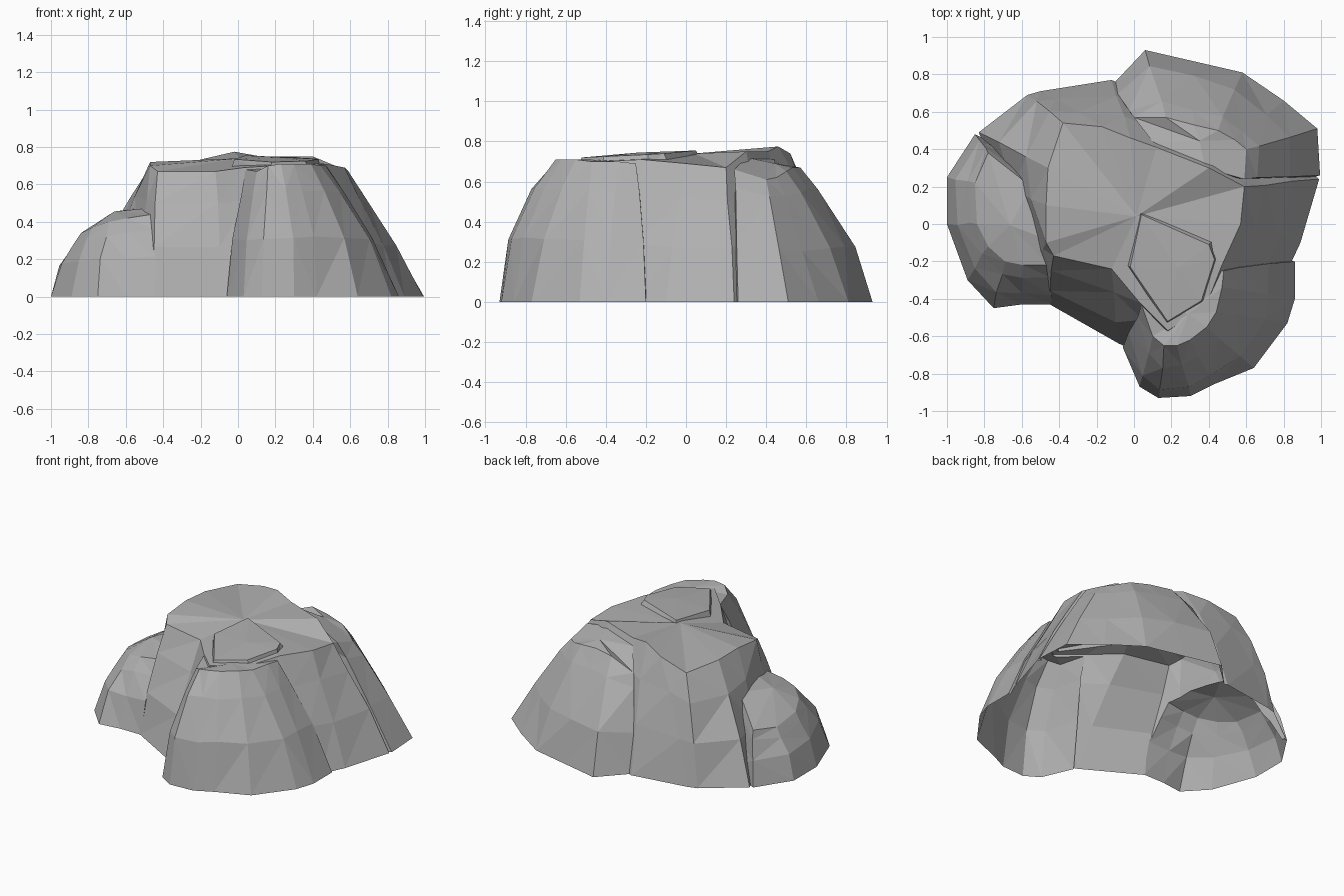
import bpy
import bmesh
import random
from mathutils import Vector

old = bpy.data.objects.get("Cube")
if old:
    bpy.data.objects.remove(old, do_unlink=True)

random.seed(4)

# One plain stone colour
stone = bpy.data.materials.new("grey_stone")
stone.use_nodes = True
stone_colour = (0.43, 0.43, 0.43, 1)
stone.diffuse_color = stone_colour
shader = stone.node_tree.nodes["Principled BSDF"]
shader.inputs["Base Color"].default_value = stone_colour
shader.inputs["Roughness"].default_value = 0.9


def make_rock(name, ribs, levels, crown, root, base_z=0.0, jitter=0.008):
    """Closed faceted rock; a rib is (base x, base y, rim x, rim y, rim z, bulge)."""
    bm = bmesh.new()
    # Buried root ring, trimmed off later
    rings = [[bm.verts.new((rib[0], rib[1], base_z - root)) for rib in ribs]]
    for level in levels:
        ring = []
        for bx, by, tx, ty, tz, bulge in ribs:
            inward = level ** bulge
            point = Vector((bx + (tx - bx) * inward,
                            by + (ty - by) * inward,
                            base_z + (tz - base_z) * level))
            if 0 < level < 1:
                point += Vector([random.uniform(-jitter, jitter) for axis in range(3)])
            ring.append(bm.verts.new(point))
        rings.append(ring)

    # Walls between neighbouring rings, and the buried floor
    count = len(ribs)
    for lower, upper in zip(rings, rings[1:]):
        for i in range(count):
            j = (i + 1) % count
            bm.faces.new((lower[i], lower[j], upper[j], upper[i]))
    bm.faces.new(rings[0][::-1])

    # Crown: a shrunken ring closed by a fan
    rim = rings[-1]
    centre = sum((v.co for v in rim), Vector()) / count
    centre.z = crown
    inner = [bm.verts.new(v.co.lerp(centre, 0.5)) for v in rim]
    peak = bm.verts.new(centre)
    for i in range(count):
        j = (i + 1) % count
        bm.faces.new((rim[i], rim[j], inner[j], inner[i]))
        bm.faces.new((inner[i], inner[j], peak))

    bmesh.ops.triangulate(bm, faces=bm.faces[:])
    bmesh.ops.recalc_face_normals(bm, faces=bm.faces[:])
    mesh = bpy.data.meshes.new(name)
    bm.to_mesh(mesh)
    bm.free()
    mesh.materials.append(stone)
    rock = bpy.data.objects.new(name, mesh)
    bpy.context.collection.objects.link(rock)
    return rock


# Central mass with the broad plateau
main_rock = make_rock("rock_formation", [
    (-.45, -.43, -.43, -.17, .67, 1.3),
    (-.08, -.64, -.12, -.24, .67, 1.3),
    (.06, -.7, .03, -.42, .69, 1.3),
    (.32, -.72, .18, -.57, .70, 1.3),
    (.66, -.54, .38, -.45, .70, 1.2),
    (.82, -.25, .47, -.22, .71, 1.2),
    (.89, -.1, .57, 0, .69, 1.1),
    (.99, .24, .59, .2, .67, 1.1),
    (.75, .42, .4, .3, .75, 1.3),
    (.3, .6, .12, .41, .75, 1.3),
    (-.12, .77, -.02, .46, .775, 1.5),
    (-.5, .71, -.17, .52, .74, 1.6),
    (-.57, .69, -.38, .54, .69, 1.6),
    (-.83, .49, -.46, .3, .71, 1.4),
    (-.73, .23, -.47, .1, .72, 1.3),
    (-.55, -.2, -.47, -.1, .70, 1.3),
], (0, .4, .75, 1), .74, .1)

# Sloping buttress behind the plateau
back_rock = make_rock("back_rock", [
    (-.11, .75, 0, .57, .60, 1.5),
    (.06, .93, .17, .57, .67, 1.7),
    (.32, .87, .32, .53, .67, 1.7),
    (.58, .81, .45, .5, .65, 1.5),
    (.8, .66, .54, .45, .62, 1.2),
    (.98, .51, .6, .4, .61, 1.1),
    (.995, .26, .59, .24, .66, 1.1),
    (.6, .15, .38, .3, .72, 1.1),
    (.1, .4, .1, .44, .71, 1.1),
], (0, .42, .85, 1), .69, .13)

# Rounded buttress at the front
front_rock = make_rock("front_rock", [
    (-.06, -.66, .04, -.43, .68, 1.4),
    (.03, -.87, .1, -.6, .67, 2),
    (.13, -.93, .16, -.65, .70, 2.4),
    (.3, -.92, .23, -.65, .71, 2.3),
    (.42, -.86, .3, -.62, .71, 2.1),
    (.64, -.77, .39, -.55, .71, 1.7),
    (.82, -.53, .44, -.47, .70, 1.4),
    (.86, -.4, .47, -.34, .70, 1.3),
    (.86, -.2, .48, -.25, .69, 1.2),
    (.4, -.15, .3, -.25, .69, 1),
], (0, .45, .8, 1), .71, .16)

# Low boulder at the right side
side_boulder = make_rock("side_boulder", [
    (-.44, -.43, -.46, -.22, .44, 2),
    (-.6, -.43, -.59, -.22, .42, 2),
    (-.75, -.45, -.69, -.2, .40, 1.6),
    (-.89, -.3, -.78, -.12, .37, 1.5),
    (-1, 0, -.84, 0, .34, 1.6),
    (-1, .25, -.85, .22, .32, 1.6),
    (-.85, .48, -.78, .38, .34, 1.4),
    (-.5, .3, -.55, .2, .47, 1),
    (-.4, -.1, -.42, -.1, .48, 1),
], (0, .5, .82, 1), .455, .19)

# Thin broken ledge lying on the plateau
front_ledge = make_rock("front_ledge", [
    (-.04, -.22, -.02, -.23, .735, 1),
    (.17, -.54, .18, -.52, .72, 1),
    (.38, -.42, .36, -.41, .725, 1),
    (.45, -.19, .43, -.19, .735, 1),
    (.43, -.08, .4, -.11, .74, 1),
    (.02, .09, .04, .05, .755, 1),
], (0, 1), .745, .02, base_z=.67)

# Fuse the rocks into one skin
parts = (back_rock, front_rock, side_boulder, front_ledge)
for part in parts:
    fuse = main_rock.modifiers.new("fuse_" + part.name, 'BOOLEAN')
    fuse.operation = 'UNION'
    fuse.solver = 'EXACT'
    fuse.object = part
bpy.context.view_layer.update()
graph = bpy.context.evaluated_depsgraph_get()
skin = bpy.data.meshes.new_from_object(main_rock.evaluated_get(graph))
main_rock.modifiers.clear()
for part in parts:
    bpy.data.objects.remove(part, do_unlink=True)

# Trim the buried roots so the formation is hollow and open below
bm = bmesh.new()
bm.from_mesh(skin)
bmesh.ops.bisect_plane(bm, geom=bm.verts[:] + bm.edges[:] + bm.faces[:], dist=1e-5,
                       plane_co=(0, 0, 0), plane_no=(0, 0, 1), clear_inner=True)
bm.to_mesh(skin)
bm.free()
main_rock.data = skin
